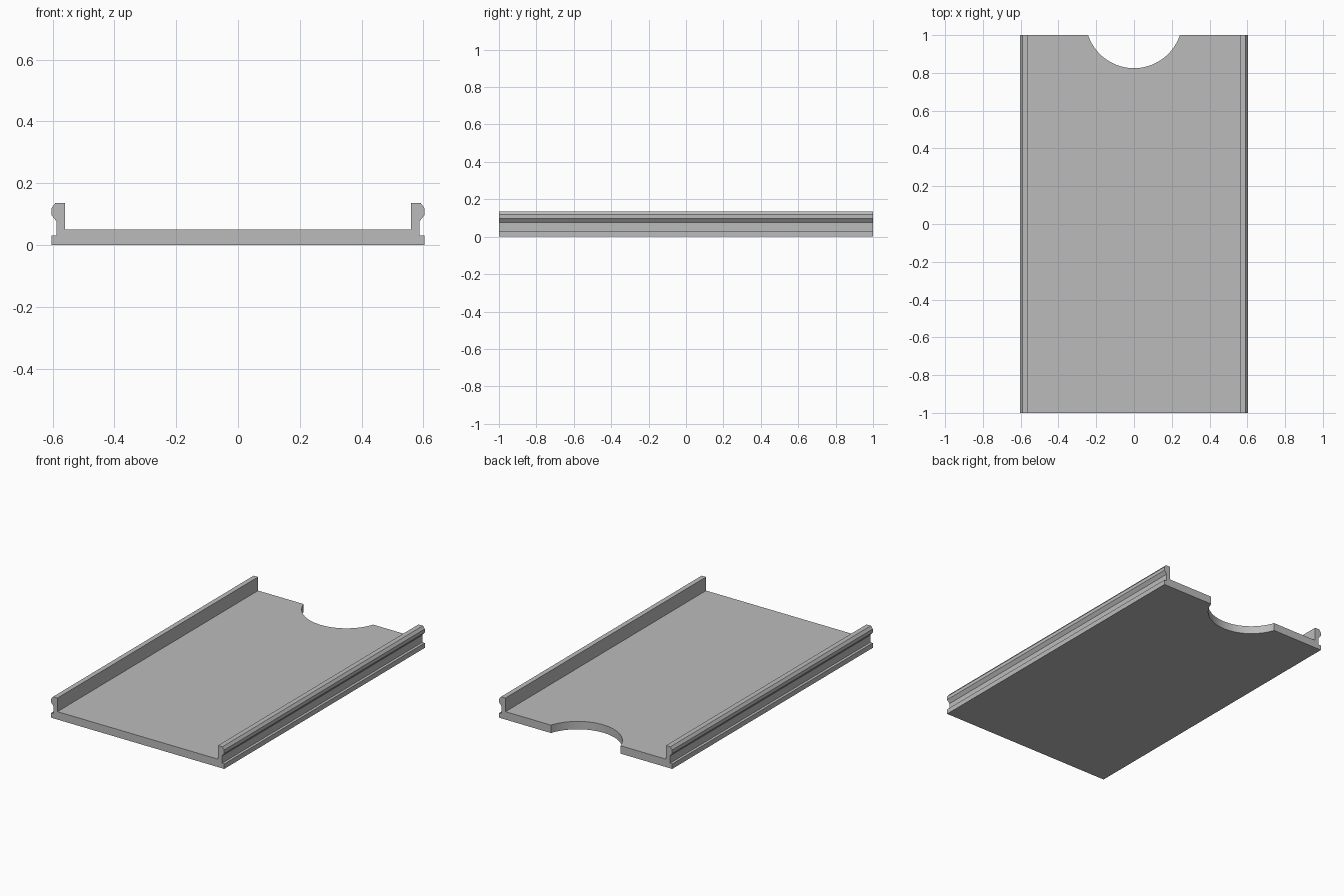
import bpy
import bmesh
import math

old = bpy.data.objects.get("Cube")
if old:
    bpy.data.objects.remove(old, do_unlink=True)

LENGTH = 2.0
NOTCH_RADIUS = 0.256
NOTCH_Y = 1.081

grey = bpy.data.materials.new("plain grey")
grey.use_nodes = True
colour = (0.5, 0.5, 0.5, 1)
grey.diffuse_color = colour
grey.node_tree.nodes["Principled BSDF"].inputs["Base Color"].default_value = colour


def add_object(name, bm):
    bmesh.ops.recalc_face_normals(bm, faces=bm.faces)
    mesh = bpy.data.meshes.new(name)
    bm.to_mesh(mesh)
    bm.free()
    mesh.materials.append(grey)
    obj = bpy.data.objects.new(name, mesh)
    bpy.context.collection.objects.link(obj)
    return obj


# Half cross-section (x, z): base, ledge, grooved neck, rounded rail, inner floor
half = [(0.604, 0), (0.604, 0.031), (0.587, 0.031), (0.587, 0.076),
        (0.604, 0.097), (0.604, 0.119), (0.591, 0.136),
        (0.56, 0.136), (0.56, 0.05)]
section = half + [(-x, z) for x, z in reversed(half)]

# Tray with side rails: section swept from front to back
bm = bmesh.new()
face = bm.faces.new([bm.verts.new((x, -LENGTH / 2, z)) for x, z in section])
swept = bmesh.ops.extrude_face_region(bm, geom=[face])["geom"]
bmesh.ops.translate(bm, vec=(0, LENGTH, 0),
                    verts=[v for v in swept if isinstance(v, bmesh.types.BMVert)])
tray = add_object("railed_tray", bm)

# Round finger notch in the back edge
bm = bmesh.new()
bmesh.ops.create_cone(bm, cap_ends=True, segments=96, depth=0.6,
                      radius1=NOTCH_RADIUS, radius2=NOTCH_RADIUS)
cutter = add_object("notch_cutter", bm)
cutter.location = (0, NOTCH_Y, 0)
cutter.hide_render = True

notch = tray.modifiers.new("finger notch", 'BOOLEAN')
notch.operation = 'DIFFERENCE'
notch.solver = 'EXACT'
notch.object = cutter

# Apply the cut, then keep only the finished tray
bpy.context.view_layer.objects.active = tray
tray.select_set(True)
bpy.ops.object.modifier_apply(modifier=notch.name)
bpy.data.objects.remove(cutter, do_unlink=True)
bpy.ops.object.shade_smooth_by_angle(angle=math.radians(20))
